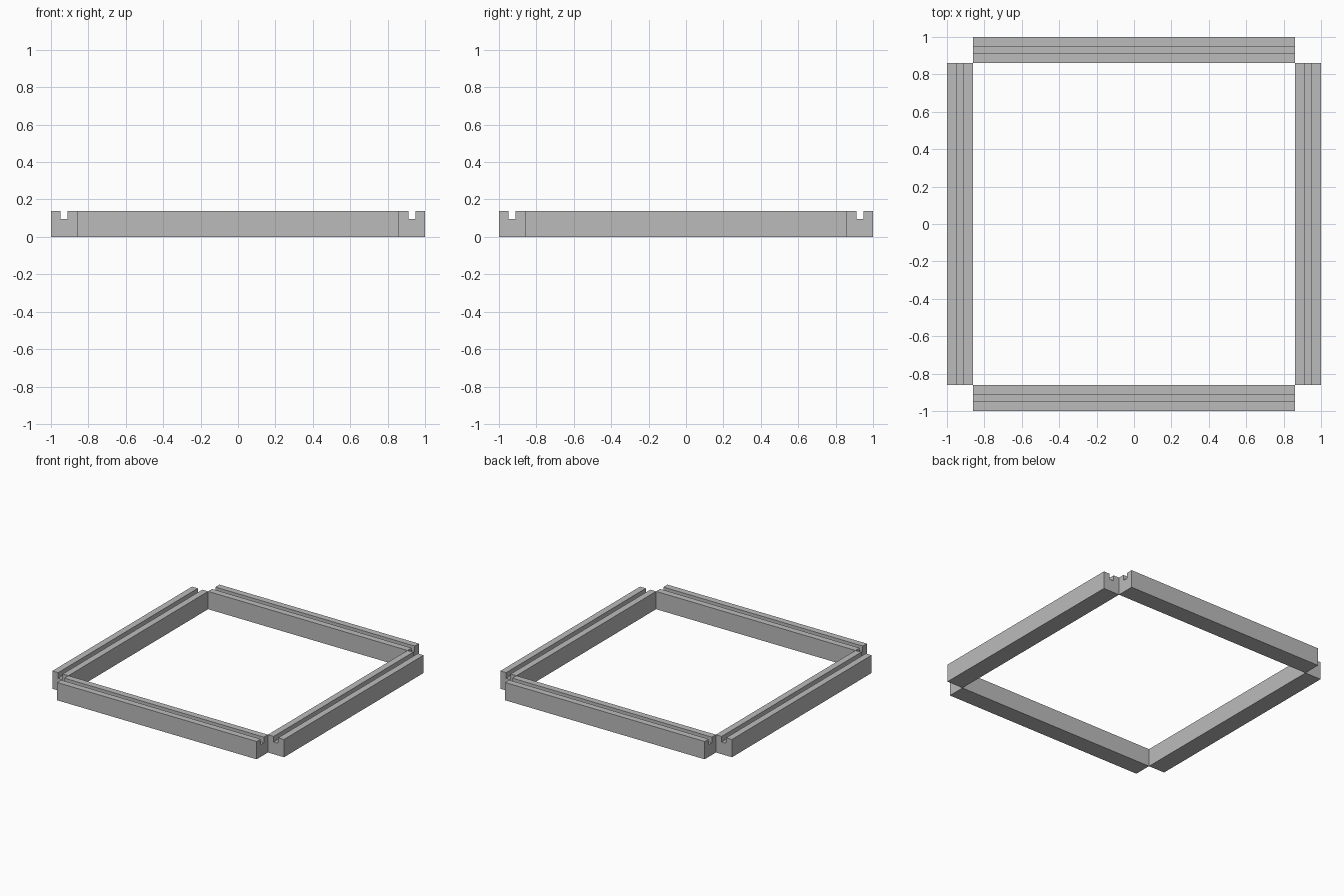
import bpy
import math
from mathutils import Matrix

cube = bpy.data.objects.get("Cube")
if cube:
    bpy.data.objects.remove(cube, do_unlink=True)

WIDTH = 0.139        # rail width and height
HALF = 1 - WIDTH     # half the rail length
SLOT_IN, SLOT_OUT, SLOT_Z = 0.05, 0.089, 0.095

grey = bpy.data.materials.new("plain_grey")
grey.use_nodes = True
grey.diffuse_color = (0.5, 0.5, 0.5, 1)
grey.node_tree.nodes["Principled BSDF"].inputs["Base Color"].default_value = (0.5, 0.5, 0.5, 1)

# Grooved rail cross-section: distance from the outer side, height
PROFILE = [(0, 0), (WIDTH, 0), (WIDTH, WIDTH), (SLOT_OUT, WIDTH),
           (SLOT_OUT, SLOT_Z), (SLOT_IN, SLOT_Z), (SLOT_IN, WIDTH), (0, WIDTH)]


def add_rail(name, angle):
    """Extrude the profile along x at the front, then turn it into place."""
    n = len(PROFILE)
    verts = [(x, d - 1, z) for x in (-HALF, HALF) for d, z in PROFILE]
    faces = [tuple(reversed(range(n))), tuple(range(n, 2 * n))]
    faces += [(i, (i + 1) % n, (i + 1) % n + n, i + n) for i in range(n)]
    mesh = bpy.data.meshes.new(name)
    mesh.from_pydata(verts, [], faces)
    mesh.transform(Matrix.Rotation(angle, 4, "Z"))
    mesh.materials.append(grey)
    mesh.update()
    rail = bpy.data.objects.new(name, mesh)
    bpy.context.collection.objects.link(rail)


# Four rails touching at their inner corners
for i, side in enumerate(("front", "left", "back", "right")):
    add_rail(side + "_rail", i * math.pi / 2)
